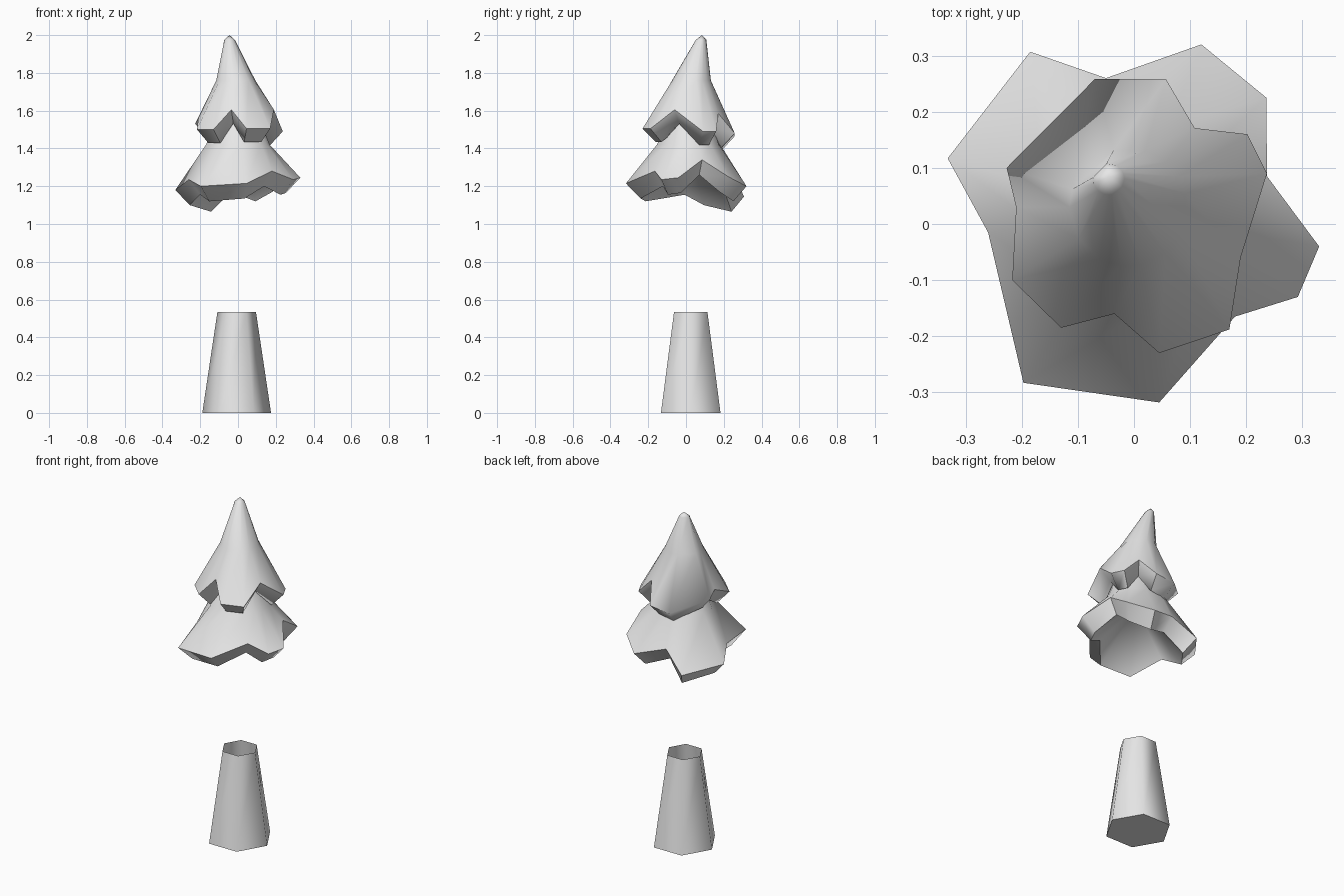
import bpy, bmesh, math
from mathutils import Vector

cube = bpy.data.objects.get("Cube")
if cube:
    bpy.data.objects.remove(cube, do_unlink=True)

grey = bpy.data.materials.new("plain grey")
grey.use_nodes = True
grey.diffuse_color = (0.8, 0.8, 0.8, 1)
grey.node_tree.nodes["Principled BSDF"].inputs["Base Color"].default_value = grey.diffuse_color


def loft(name, rings, cap_first=None, cap_last=None, tidy=True):
    """Skin a list of equal-length rings; a cap is 'flat' or an apex point."""
    bm = bmesh.new()
    loops = [[bm.verts.new(p) for p in ring] for ring in rings]
    n = len(loops[0])
    for low, high in zip(loops, loops[1:]):
        for i in range(n):
            j = (i + 1) % n
            bm.faces.new((low[i], low[j], high[j], high[i]))
    for loop, cap, flip in ((loops[0], cap_first, True), (loops[-1], cap_last, False)):
        if cap is None:
            continue
        order = loop[::-1] if flip else loop
        if cap == "flat":
            bm.faces.new(order)
        else:
            apex = bm.verts.new(cap)
            for i in range(n):
                bm.faces.new((order[i], order[(i + 1) % n], apex))
    if tidy:
        bmesh.ops.recalc_face_normals(bm, faces=bm.faces)
    mesh = bpy.data.meshes.new(name)
    bm.to_mesh(mesh)
    bm.free()
    mesh.materials.append(grey)
    obj = bpy.data.objects.new(name, mesh)
    bpy.context.collection.objects.link(obj)
    bpy.ops.object.select_all(action="DESELECT")
    obj.select_set(True)
    bpy.context.view_layer.objects.active = obj
    bpy.ops.object.shade_smooth_by_angle(angle=math.radians(65))
    return obj


def round_ring(rim, centre, radius):
    """Circle whose points sit at the same headings as the rim points."""
    c = Vector(centre)
    return [c + (Vector((p[0], p[1], 0)) - Vector((c.x, c.y, 0))).normalized() * radius
            for p in rim]


def lip_ring(rim, centre, scale, drop):
    """Rim pulled inward and down to form the thick underside edge."""
    cx, cy = centre
    return [(cx + (x - cx) * scale, cy + (y - cy) * scale, z - drop) for x, y, z in rim]


# Trunk: tapered six-sided tube, closed below and open above
def hexagon(radius, z):
    return [(-0.007 + radius * math.cos(k * math.pi / 3),
             0.025 + radius * math.sin(k * math.pi / 3), z) for k in range(6)]


loft("trunk", [hexagon(0.182, 0), hexagon(0.102, 0.535)], cap_first="flat", tidy=False)

# Lower foliage: ragged skirt, hollow underneath
lower_rim = [
    (.33, -.04, 1.245), (.237, .085, 1.34), (.236, .225, 1.25), (.12, .32, 1.2),
    (-.05, .26, 1.25), (-.185, .307, 1.145), (-.332, .117, 1.18), (-.26, -.015, 1.235),
    (-.197, -.283, 1.2), (.045, -.318, 1.215), (.18, -.165, 1.28), (.292, -.13, 1.235)]
loft("lower_foliage",
     [lip_ring(lower_rim, (0, .02), .77, .08),
      lower_rim,
      round_ring(lower_rim, (0, .015, 1.42), .17),
      round_ring(lower_rim, (0, .02, 1.6), .1)],
     cap_first=(0, .02, 1.4), cap_last="flat")

# Upper foliage: ragged cone with a leaning, blunted tip
upper_rim = [
    (.237, .09, 1.49), (.202, .16, 1.49), (.108, .171, 1.585), (.057, .258, 1.48),
    (-.07, .258, 1.465), (-.227, .1, 1.53), (-.21, .03, 1.56), (-.217, -.1, 1.5),
    (-.13, -.185, 1.5), (-.035, -.16, 1.605), (.045, -.23, 1.505), (.17, -.188, 1.505),
    (.19, -.06, 1.605)]
loft("upper_foliage",
     [lip_ring(upper_rim, (0, .02), .72, .072),
      upper_rim,
      round_ring(upper_rim, (-.01, .03, 1.76), .105),
      round_ring(upper_rim, (-.045, .08, 1.975), .028)],
     cap_first=(0, .02, 1.56), cap_last=(-.045, .085, 2))
